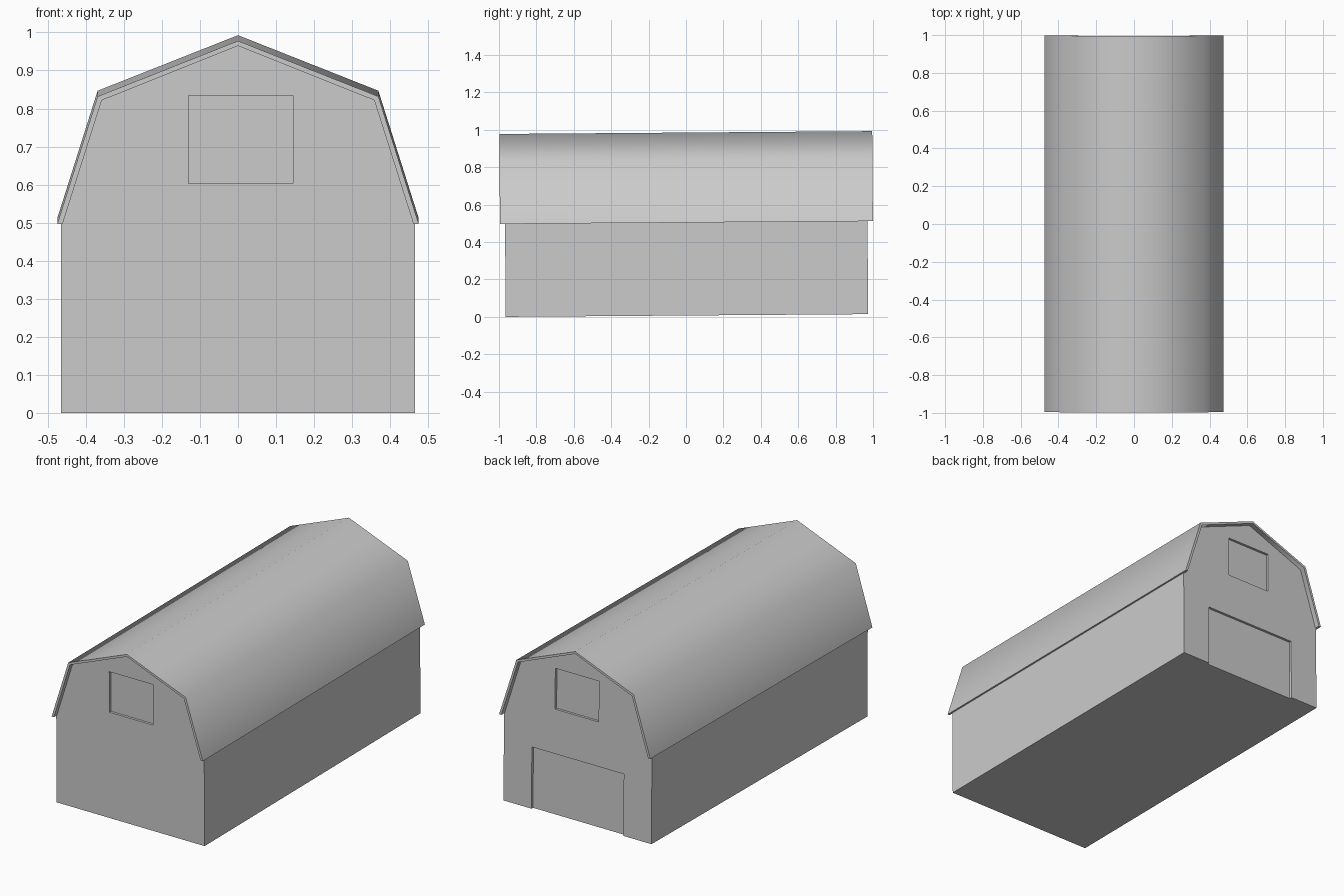
import bpy, bmesh, math
from mathutils import Matrix

if "Cube" in bpy.data.objects:
    bpy.data.objects.remove(bpy.data.objects["Cube"])

# The whole barn leans back very slightly, rising toward +y
TILT = Matrix.Translation((0, 0, 0.0073)) @ Matrix.Rotation(0.0075, 4, 'X')


def mirrored(half):
    """Complete a right-hand half profile (ending on the axis) with its left side."""
    return half + [(-x, z) for x, z in reversed(half) if x > 0]


def extrude_profile(name, profile, y0, y1):
    bm = bmesh.new()
    face = bm.faces.new([bm.verts.new((x, y0, z)) for x, z in profile])
    new = bmesh.ops.extrude_face_region(bm, geom=[face])['geom']
    verts = [g for g in new if isinstance(g, bmesh.types.BMVert)]
    bmesh.ops.translate(bm, verts=verts, vec=(0, y1 - y0, 0))
    bmesh.ops.recalc_face_normals(bm, faces=bm.faces)
    bmesh.ops.transform(bm, matrix=TILT, verts=bm.verts)
    mesh = bpy.data.meshes.new(name)
    bm.to_mesh(mesh)
    bm.free()
    obj = bpy.data.objects.new(name, mesh)
    bpy.context.collection.objects.link(obj)
    return obj


def rect(x0, x1, z0, z1):
    return [(x0, z0), (x1, z0), (x1, z1), (x0, z1)]


# Walls with gable ends, tops buried inside the roof shell
FRONT, BACK = -0.964, 0.974
body = extrude_profile("barn_walls", mirrored(
    [(0.465, 0), (0.465, 0.499), (0.362, 0.826), (0, 0.971)]), FRONT, BACK)

# Gambrel roof shell
outer = mirrored([(0.475, 0.497), (0.369, 0.832), (0, 0.978)])
inner = mirrored([(0.461, 0.497), (0.358, 0.822), (0, 0.965)])
roof = extrude_profile("gambrel_roof", outer + inner[::-1], -0.991, 1.003)

# Shallow recesses: a loft window at each end and a barn door at the back
DEPTH = 0.014
window = rect(-0.13, 0.144, 0.603, 0.834)
door = rect(-0.289, 0.289, -0.1, 0.35)
recesses = [
    ("front_window_cutter", window, FRONT - 0.1, FRONT + DEPTH),
    ("back_window_cutter", window, BACK - DEPTH, BACK + 0.1),
    ("back_door_cutter", door, BACK - DEPTH, BACK + 0.1),
]
for name, profile, y0, y1 in recesses:
    cutter = extrude_profile(name, profile, y0, y1)
    cutter.hide_render = True
    cutter.display_type = 'WIRE'
    mod = body.modifiers.new(name, 'BOOLEAN')
    mod.operation = 'DIFFERENCE'
    mod.solver = 'EXACT'
    mod.object = cutter

# Smooth shading across the roof folds, sharp at its edges
bpy.ops.object.select_all(action='DESELECT')
roof.select_set(True)
bpy.context.view_layer.objects.active = roof
bpy.ops.object.shade_smooth_by_angle(angle=math.radians(60))
